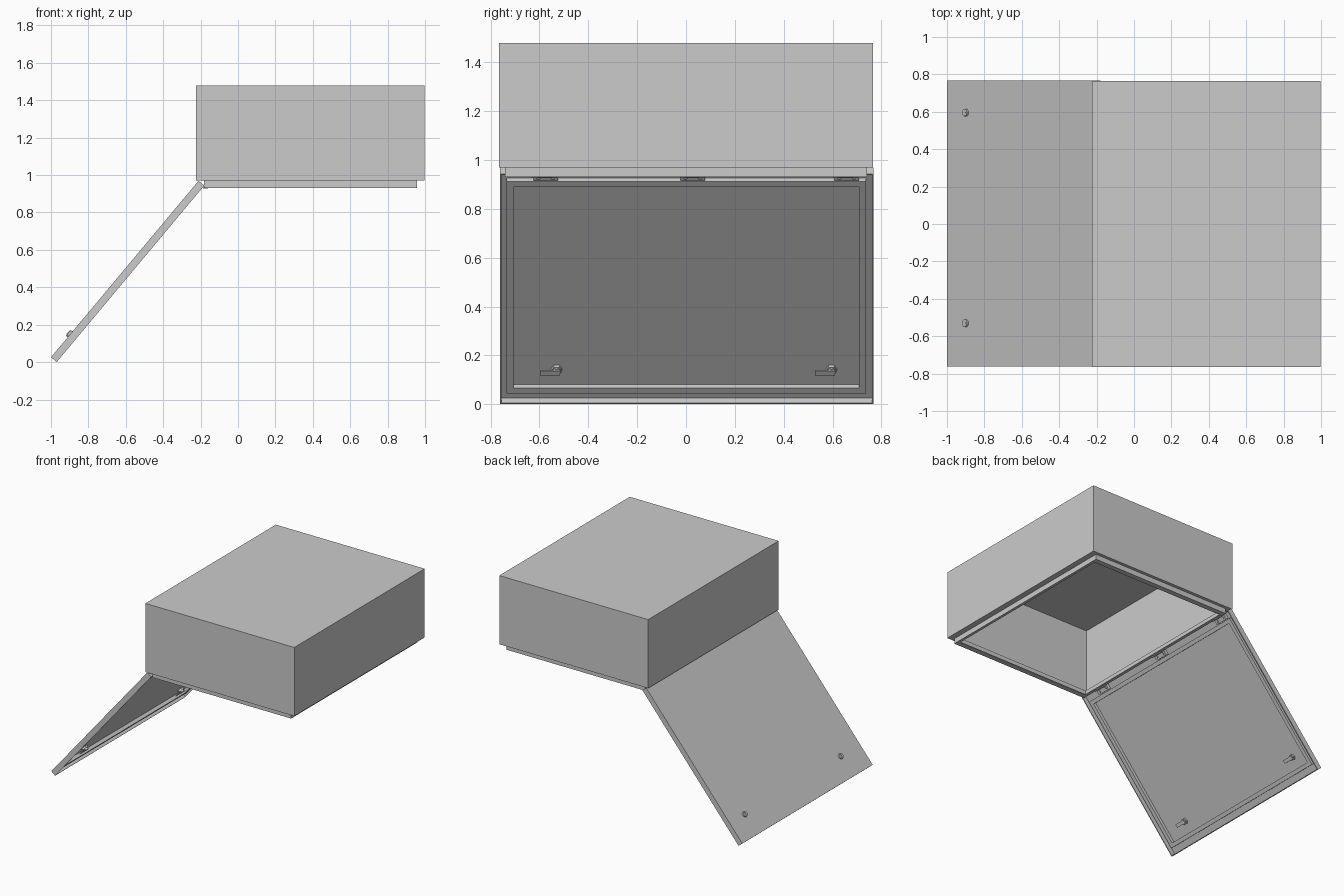
import bpy, bmesh, math
from mathutils import Matrix, Vector

if "Cube" in bpy.data.objects:
    bpy.data.objects.remove(bpy.data.objects["Cube"])

C, S = math.cos(math.radians(50.1)), math.sin(math.radians(50.1))
# Door frame: local x runs up the door, y is width, z points outward
DOOR = Matrix(((C, 0, -S, -1.0), (0, 1, 0, 0.003), (S, 0, C, 0.026), (0, 0, 0, 1)))
WORLD = Matrix.Identity(4)


def finish(name, bm, mat, smooth=False):
    bmesh.ops.recalc_face_normals(bm, faces=bm.faces)
    me = bpy.data.meshes.new(name)
    bm.to_mesh(me)
    bm.free()
    ob = bpy.data.objects.new(name, me)
    bpy.context.collection.objects.link(ob)
    ob.matrix_world = mat
    if smooth:
        bpy.ops.object.select_all(action='DESELECT')
        ob.select_set(True)
        bpy.context.view_layer.objects.active = ob
        bpy.ops.object.shade_smooth_by_angle(angle=math.radians(35))
    return ob


def nested(name, outer, steps, mat=WORLD, closed=False):
    """Skin rectangles inset from `outer`; steps are (inset, z)."""
    x0, x1, y0, y1 = outer
    bm = bmesh.new()
    loops = []
    for i, z in steps:
        loops.append([bm.verts.new(p) for p in (
            (x0 + i, y0 + i, z), (x1 - i, y0 + i, z), (x1 - i, y1 - i, z), (x0 + i, y1 - i, z))])
    pairs = list(zip(loops, loops[1:]))
    if closed:
        pairs.append((loops[-1], loops[0]))
    else:
        bm.faces.new(loops[0])
        bm.faces.new(loops[-1])
    for a, b in pairs:
        for k in range(4):
            n = (k + 1) % 4
            bm.faces.new((a[k], a[n], b[n], b[k]))
    return finish(name, bm, mat)


def box(name, lo, hi, mat=WORLD):
    return nested(name, (lo[0], hi[0], lo[1], hi[1]), [(0, lo[2]), (0, hi[2])], mat)


def cylinder(name, center, r, length, axis='Z', mat=WORLD, sides=20):
    rot = Matrix.Rotation(math.pi / 2, 4, 'X') if axis == 'Y' else WORLD
    bm = bmesh.new()
    bmesh.ops.create_cone(bm, cap_ends=True, segments=sides, radius1=r, radius2=r, depth=length,
                          matrix=Matrix.Translation(Vector(center)) @ rot)
    return finish(name, bm, mat, smooth=sides > 8)


# Sheet-metal cabinet with open underside, folded flange and sealing lip
T = 0.006
nested("cabinet_body", (-0.225, 0.998, -0.765, 0.765), [
    (0, 1.48), (0, 0.97), (0.042, 0.97), (0.042, 0.932), (0.062, 0.932),
    (0.062, 0.938), (0.048, 0.938), (0.048, 0.976), (T, 0.976), (T, 1.474)])
# Ends of the lip reach a little wider than its fold
for side in (-1, 1):
    a, b = sorted((side * 0.722, side * 0.742))
    box("lip_end", (-0.183, a, 0.932), (0.956, b, 0.972))

# Door tray
nested("door_panel", (0, 1.23, -0.765, 0.765), [
    (0, 0), (0, -0.04), (T, -0.04), (T, -T)], DOOR)

# Raised seal frame inside the door
nested("door_seal_frame", (0.05, 1.18, -0.738, 0.734), [
    (0, -0.005), (0, -0.03), (0.028, -0.03), (0.028, -0.005)], DOOR, closed=True)

# Latches: outer knob with slot bar, inner nut and cam lever
for y in (-0.533, 0.593):
    u = 0.16
    cylinder("latch_knob", (u, y, 0.005), 0.02, 0.014, mat=DOOR)
    box("latch_key_bar", (u - 0.012, y - 0.003, 0.01), (u + 0.012, y + 0.003, 0.016), DOOR)
    cylinder("latch_barrel", (u, y, -0.016), 0.016, 0.024, mat=DOOR)
    cylinder("latch_nut", (u, y, -0.013), 0.023, 0.014, mat=DOOR, sides=6)
    box("latch_cam", (u - 0.012, y - 0.068, -0.032), (u + 0.012, y + 0.014, -0.026), DOOR)

# Three hinges between lip and door
for y in (-0.578, 0.025, 0.655):
    cylinder("hinge_barrel", (-0.18, y, 0.936), 0.009, 0.1, axis='Y')
    box("hinge_body_leaf", (-0.183, y - 0.03, 0.928), (-0.16, y + 0.03, 0.934))
    box("hinge_door_leaf", (1.185, y - 0.05, -0.03), (1.226, y + 0.05, -0.005), DOOR)
    for dy in (-0.03, 0.03):
        cylinder("hinge_screw", (1.203, y + dy, -0.032), 0.009, 0.008, mat=DOOR, sides=12)
